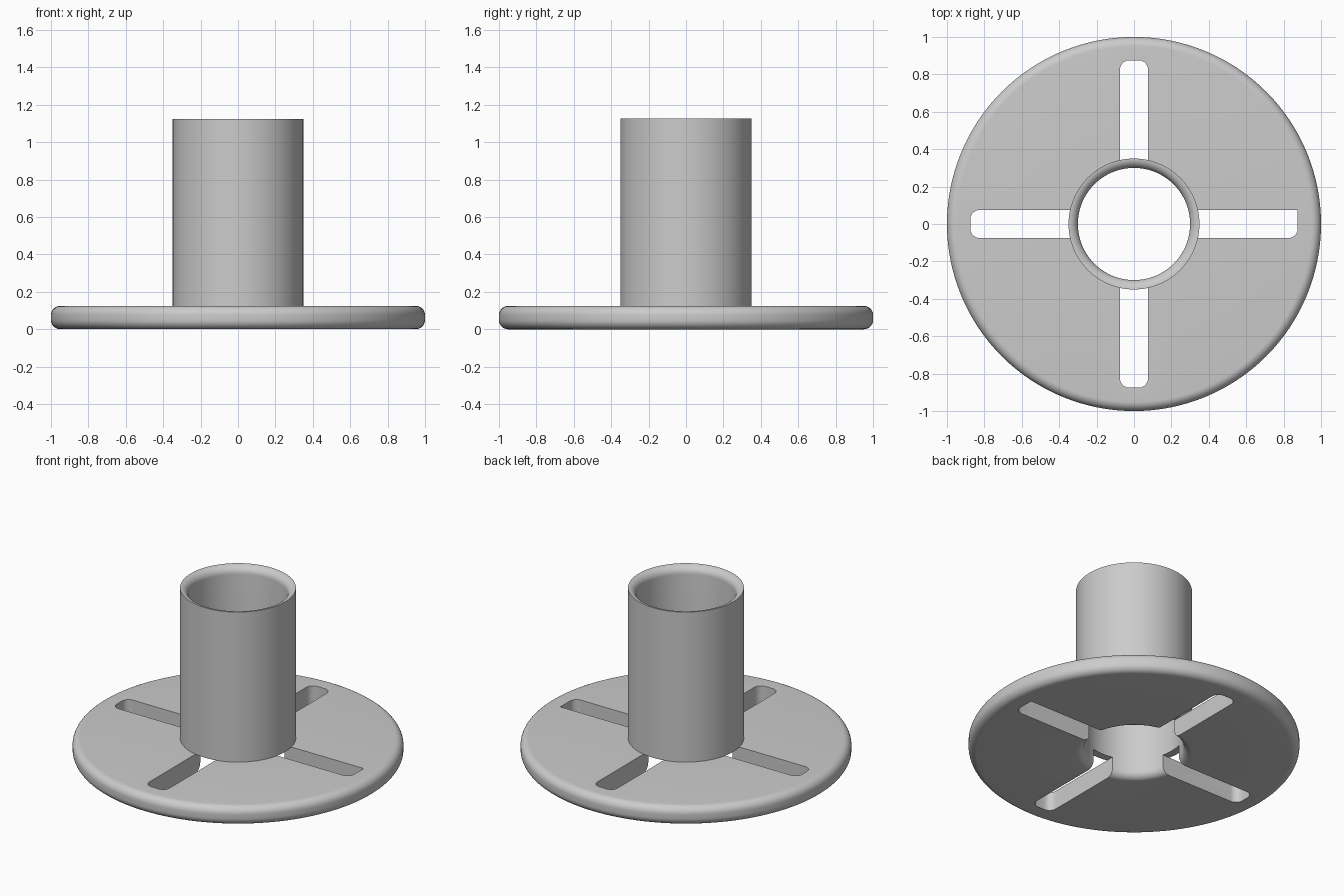
import bpy, bmesh
from math import sin, cos, pi, radians

if "Cube" in bpy.data.objects:
    bpy.data.objects.remove(bpy.data.objects["Cube"])

PLATE_R, TUBE_R, BORE_R = 1.0, 0.35, 0.3
PLATE_H, TOTAL_H, FILLET = 0.125, 1.125, 0.05
SLOT_HALF, SLOT_START, SLOT_END = 0.075, 0.2, 0.875

grey = bpy.data.materials.new("grey")
grey.use_nodes = True
grey.diffuse_color = (0.6, 0.6, 0.6, 1)
grey.node_tree.nodes["Principled BSDF"].inputs["Base Color"].default_value = (0.6, 0.6, 0.6, 1)


def arc(cx, cy, start, end, r=FILLET, steps=8):
    """Points on an arc, angles in degrees."""
    angles = [radians(start + (end - start) * i / steps) for i in range(steps + 1)]
    return [(cx + r * cos(a), cy + r * sin(a)) for a in angles]


def make_object(name, bm):
    bmesh.ops.recalc_face_normals(bm, faces=bm.faces)
    mesh = bpy.data.meshes.new(name)
    bm.to_mesh(mesh)
    bm.free()
    mesh.materials.append(grey)
    obj = bpy.data.objects.new(name, mesh)
    bpy.context.collection.objects.link(obj)
    return obj


def lathe(name, profile, segments=128):
    """Revolve a closed (radius, height) profile about z."""
    bm = bmesh.new()
    rings = []
    for s in range(segments):
        a = 2 * pi * s / segments
        rings.append([bm.verts.new((r * cos(a), r * sin(a), z)) for r, z in profile])
    n = len(profile)
    for s in range(segments):
        this, nxt = rings[s], rings[(s + 1) % segments]
        for i in range(n):
            j = (i + 1) % n
            bm.faces.new((this[i], nxt[i], nxt[j], this[j]))
    return make_object(name, bm)


def smooth(obj):
    bpy.ops.object.select_all(action="DESELECT")
    obj.select_set(True)
    bpy.context.view_layer.objects.active = obj
    bpy.ops.object.shade_smooth_by_angle(angle=radians(30))


# Round base plate: rounded rim, and a rounded lip under the bore
rim = PLATE_R - FILLET
plate = lathe("base_plate",
              arc(rim, FILLET, -90, 0)
              + arc(rim, PLATE_H - FILLET, 0, 90)
              + [(BORE_R, PLATE_H)]
              + arc(TUBE_R, FILLET, 180, 270))

# Four slots running from the bore; one corner of the +x slot is square
bm = bmesh.new()
inner, h = SLOT_END - FILLET, SLOT_HALF - FILLET
for k in range(4):
    outline = [(SLOT_START, SLOT_HALF), (SLOT_START, -SLOT_HALF)] + arc(inner, -h, -90, 0)
    outline += [(SLOT_END, SLOT_HALF)] if k == 0 else arc(inner, h, 0, 90)
    c, s = round(cos(k * pi / 2)), round(sin(k * pi / 2))
    low, high = ([bm.verts.new((x * c - y * s, x * s + y * c, z)) for x, y in outline]
                 for z in (-0.1, PLATE_H + 0.1))
    bm.faces.new(low)
    bm.faces.new(high)
    for i in range(len(outline)):
        j = (i + 1) % len(outline)
        bm.faces.new((low[i], low[j], high[j], high[i]))
cutter = make_object("slot_cutter", bm)
cutter.hide_render = True

cut = plate.modifiers.new("slots", "BOOLEAN")
cut.operation = "DIFFERENCE"
cut.solver = "EXACT"
cut.object = cutter
bpy.context.view_layer.objects.active = plate
bpy.ops.object.modifier_apply(modifier=cut.name)
bpy.data.objects.remove(cutter)

# Upright tube with a flared mouth that meets the outside in a sharp rim
tube = lathe("tube",
             [(BORE_R, PLATE_H), (TUBE_R, PLATE_H)]
             + arc(TUBE_R, TOTAL_H - FILLET, 90, 180))

for part in (plate, tube):
    smooth(part)
